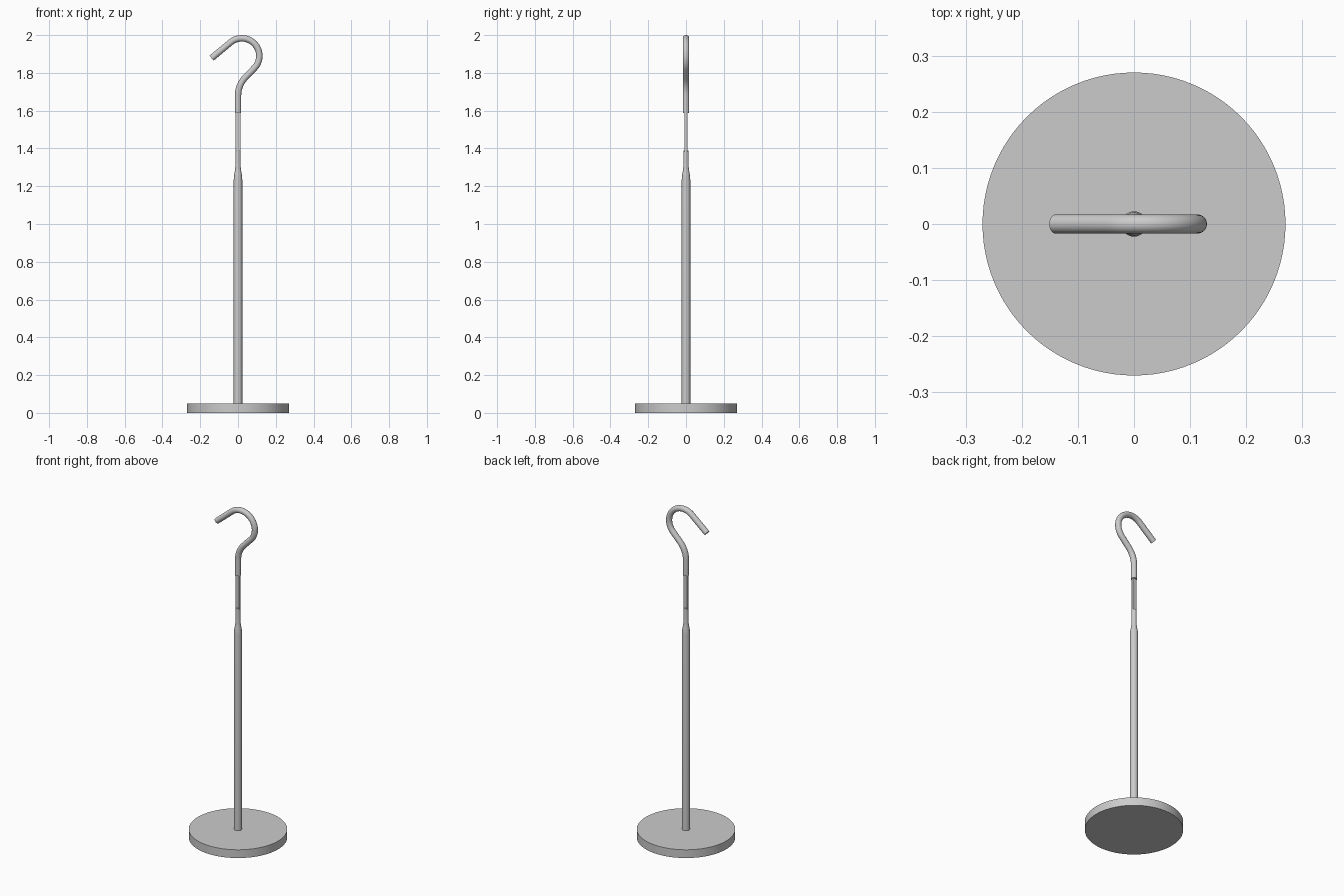
import bpy
import bmesh
from math import sin, cos, radians, pi

if "Cube" in bpy.data.objects:
    bpy.data.objects.remove(bpy.data.objects["Cube"])


def finish(name, bm):
    bmesh.ops.recalc_face_normals(bm, faces=bm.faces)
    mesh = bpy.data.meshes.new(name)
    bm.to_mesh(mesh)
    bm.free()
    obj = bpy.data.objects.new(name, mesh)
    bpy.context.collection.objects.link(obj)
    bpy.ops.object.select_all(action='DESELECT')
    obj.select_set(True)
    bpy.context.view_layer.objects.active = obj
    bpy.ops.object.shade_smooth_by_angle(angle=radians(35))
    return obj


def skin(name, rings):
    """Bridge equal-sized rings of points and cap both ends."""
    bm = bmesh.new()
    loops = [[bm.verts.new(p) for p in ring] for ring in rings]
    n = len(loops[0])
    for a, b in zip(loops, loops[1:]):
        for i in range(n):
            j = (i + 1) % n
            bm.faces.new((a[i], a[j], b[j], b[i]))
    bm.faces.new(loops[0])
    bm.faces.new(loops[-1])
    return finish(name, bm)


def turned(name, profile, n):
    return skin(name, [[(r * cos(2 * pi * i / n), r * sin(2 * pi * i / n), z)
                        for i in range(n)] for r, z in profile])


# Round weighted base
turned("base", [(0.27, 0), (0.27, 0.05)], 96)

# Pole with tapered shoulder and slim upper stem
turned("pole", [(0.0225, 0.04), (0.0225, 1.235), (0.0205, 1.26),
                (0.016, 1.285), (0.0145, 1.30), (0.0145, 1.39)], 32)

# Flat strip joining the stem to the hook
bm = bmesh.new()
bmesh.ops.create_cube(bm, size=1)
for v in bm.verts:
    v.co.x *= 0.026
    v.co.y *= 0.014
    v.co.z = 1.49 + v.co.z * 0.22
finish("flat_link", bm)

# Hook path as (x, z, heading): straight shank, gentle bend, big loop, tip
path = [(0, 1.588, 90)]
for k in range(9):
    a = radians(45 * k / 8)
    path.append((0.138 * (1 - cos(a)), 1.68 + 0.138 * sin(a), 90 - 45 * k / 8))
for k in range(29):
    t = -45 + 175 * k / 28
    path.append((0.02 + 0.093 * cos(radians(t)), 1.89 + 0.093 * sin(radians(t)), t + 90))
path.append((-0.14, 1.878, 220))

# Round hook rod swept along the path
rod, sides = 0.017, 24
rings = []
for x, z, heading in path:
    h = radians(heading)
    ring = []
    for i in range(sides):
        a = 2 * pi * i / sides
        u, v = rod * cos(a), rod * sin(a)
        ring.append((x - u * sin(h), v, z + u * cos(h)))
    rings.append(ring)
skin("hook", rings)
